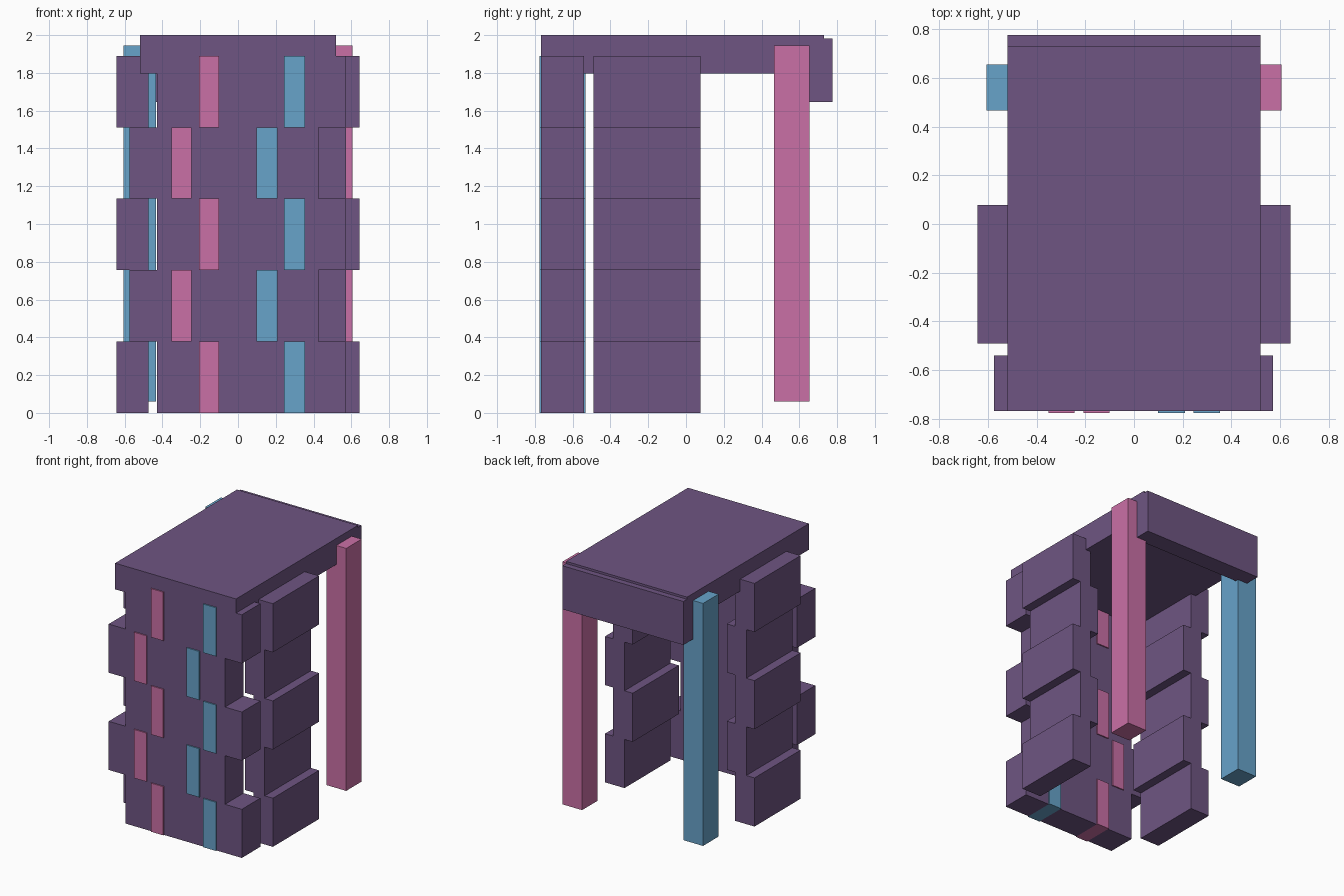
import bpy

cube = bpy.data.objects.get("Cube")
if cube:
    bpy.data.objects.remove(cube, do_unlink=True)


def material(name, rgb):
    mat = bpy.data.materials.new(name)
    mat.use_nodes = True
    mat.diffuse_color = (*rgb, 1)
    mat.node_tree.nodes["Principled BSDF"].inputs["Base Color"].default_value = (*rgb, 1)
    return mat


purple = material("purple", (0.156, 0.091, 0.223))
blue = material("blue", (0.136, 0.366, 0.591))
pink = material("pink", (0.591, 0.162, 0.381))


def box(name, x, y, z, mat):
    """Box from (min, max) ranges on each axis."""
    ranges = (x, y, z)
    bpy.ops.mesh.primitive_cube_add(size=1, location=[(a + b) / 2 for a, b in ranges])
    obj = bpy.context.object
    obj.name = name
    obj.scale = [b - a for a, b in ranges]
    bpy.ops.object.transform_apply(location=False, rotation=False, scale=True)
    obj.data.materials.append(mat)
    return obj


# Roof slab and the deeper lip hanging at the back
box("roof_slab", (-0.52, 0.52), (-0.767, 0.73), (1.797, 2.0), purple)
box("back_lip", (-0.52, 0.52), (0.63, 0.775), (1.645, 1.983), purple)

# Rear posts
box("left_post", (0.435, 0.605), (0.465, 0.655), (0.06, 1.945), pink)
box("right_post", (-0.605, -0.435), (0.465, 0.655), (0.06, 1.945), blue)

# Staggered courses: front wall with inlaid stripes, and side walls
ROWS = 5
HEIGHT = 1.89 / ROWS
WALL_Y = (-0.767, -0.54)
STRIPE_Y = (-0.776, -0.531)

for row in range(ROWS):
    z = (row * HEIGHT, (row + 1) * HEIGHT)
    even = row % 2 == 0
    start = -0.43 if even else -0.575

    # Wall pieces and stripes alternate along the course
    cuts = [start + d for d in (0, 0.223, 0.33, 0.674, 0.784, 1.0)]
    for i, name in enumerate(("wall", "pink_stripe", "wall", "blue_stripe", "wall")):
        mat = {"wall": purple, "pink_stripe": pink, "blue_stripe": blue}[name]
        box(f"front_{name}_{row}", (cuts[i], cuts[i + 1]),
            WALL_Y if name == "wall" else STRIPE_Y, z, mat)

    inner, outer = (0.475, 0.643) if even else (0.405, 0.573)
    box(f"left_block_{row}", (inner, outer), (-0.49, 0.077), z, purple)
    box(f"right_block_{row}", (-outer, -inner), (-0.49, 0.077), z, purple)
